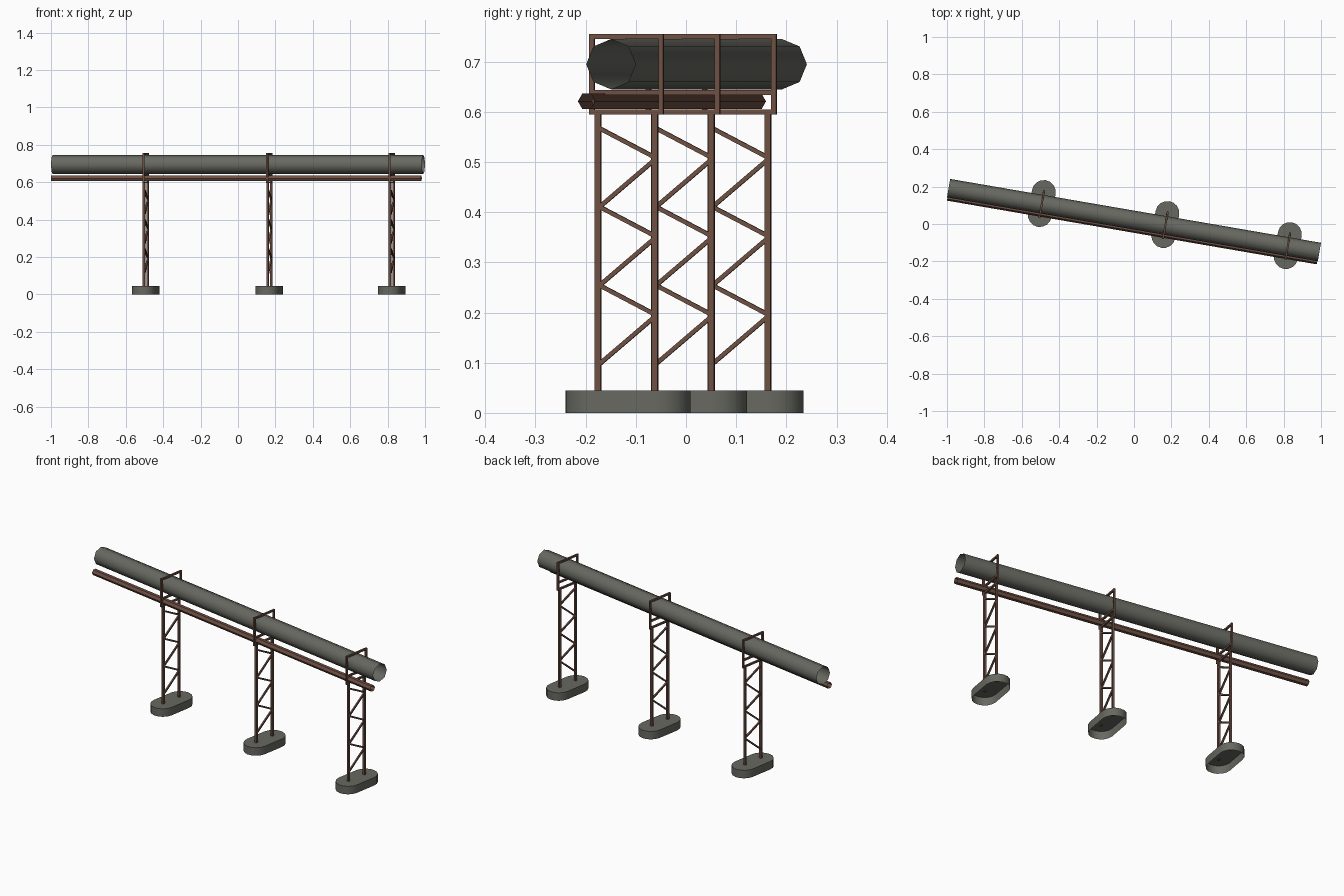
import bpy, bmesh, math
from mathutils import Vector, Matrix

if "Cube" in bpy.data.objects:
    bpy.data.objects.remove(bpy.data.objects["Cube"])

ANGLE = math.radians(-9.77)   # heading of the pipeline


def material(name, rgb):
    m = bpy.data.materials.new(name)
    m.diffuse_color = (*rgb, 1)
    m.use_nodes = True
    m.node_tree.nodes["Principled BSDF"].inputs["Base Color"].default_value = m.diffuse_color
    return m


GREY = material("weathered_grey", (0.135, 0.140, 0.118))
RUST = material("rusty_brown", (0.155, 0.080, 0.056))


def finish(bm, name, mat, loc, smooth=None):
    me = bpy.data.meshes.new(name)
    bm.to_mesh(me)
    bm.free()
    me.materials.append(mat)
    if smooth:
        me.shade_smooth()
        me.set_sharp_from_angle(angle=math.radians(smooth))
    ob = bpy.data.objects.new(name, me)
    bpy.context.collection.objects.link(ob)
    ob.location = loc
    ob.rotation_euler.z = ANGLE
    return ob


def tube(name, mat, loc, half, radius, sides, smooth=None):
    """Open-ended tube along local x with a corner pointing to local y."""
    bm = bmesh.new()
    rings = []
    for x in (-half, half):
        rings.append([bm.verts.new((x, radius * math.cos(a), radius * math.sin(a)))
                      for a in (2 * math.pi * i / sides for i in range(sides))])
    for i in range(sides):
        j = (i + 1) % sides
        bm.faces.new((rings[0][i], rings[0][j], rings[1][j], rings[1][i]))
    bmesh.ops.recalc_face_normals(bm, faces=bm.faces)
    if sum(f.normal.dot(f.calc_center_median()) for f in bm.faces) < 0:
        bmesh.ops.reverse_faces(bm, faces=bm.faces)
    return finish(bm, name, mat, loc, smooth)


def beam(bm, a, b, w):
    """Square bar between two (y, z) points in the tower plane."""
    a, b = Vector((0, *a)), Vector((0, *b))
    d = b - a
    rot = Matrix.Rotation(math.atan2(d.z, d.y), 4, 'X')
    bmesh.ops.create_cube(bm, size=1, matrix=Matrix.Translation((a + b) / 2) @ rot
                          @ Matrix.Diagonal((w, d.length, w, 1)))


# main pipe and the thin conduit slung beneath it
tube("main_pipe", GREY, (0, 0.021, 0.695), 1.006, 0.05, 8, 60)
tube("small_pipe", RUST, (-0.0085, -0.028, 0.621), 1.003, 0.0175, 6)


def tower(tag, x, y):
    # concrete footing with rounded ends, open underneath
    bm = bmesh.new()
    outline = []
    for end in (0, 1):
        for i in range(9):
            a = math.pi * (end + i / 8)
            outline.append((0.064 * math.cos(a),
                            0.064 * math.sin(a) + (0.0625 if end == 0 else -0.0625)))
    top = [bm.verts.new((p[0], p[1], 0.045)) for p in outline]
    low = [bm.verts.new((p[0], p[1], 0)) for p in outline]
    bm.faces.new(top)
    n = len(outline)
    for i in range(n):
        j = (i + 1) % n
        bm.faces.new((low[i], low[j], top[j], top[i]))
    finish(bm, "footing_" + tag, GREY, (x, y + 0.003, 0), 40)

    # two legs
    bm = bmesh.new()
    for s in (-1, 1):
        beam(bm, (s * 0.0575, 0.04), (s * 0.0575, 0.598), 0.012)
    finish(bm, "legs_" + tag, RUST, (x, y, 0))

    # zigzag bracing
    bm = bmesh.new()
    for k in range(3):
        z = -0.1565 * k
        beam(bm, (-0.054, 0.567 + z), (0.054, 0.511 + z), 0.0085)
        beam(bm, (0.054, 0.502 + z), (-0.054, 0.411 + z), 0.0085)
    finish(bm, "braces_" + tag, RUST, (x, y, 0))

    # cradle frame round the pipes
    bm = bmesh.new()
    for s in (-1, 1):
        beam(bm, (s * 0.07, 0.595), (s * 0.07, 0.755), 0.010)
    for z in (0.600, 0.639, 0.750):
        beam(bm, (-0.066, z), (0.066, z), 0.0098)
    finish(bm, "cradle_" + tag, RUST, (x, y, 0))


for tag, x, y in (("left", -0.493, 0.1065), ("middle", 0.168, -0.006),
                  ("right", 0.8225, -0.1185)):
    tower(tag, x, y)
